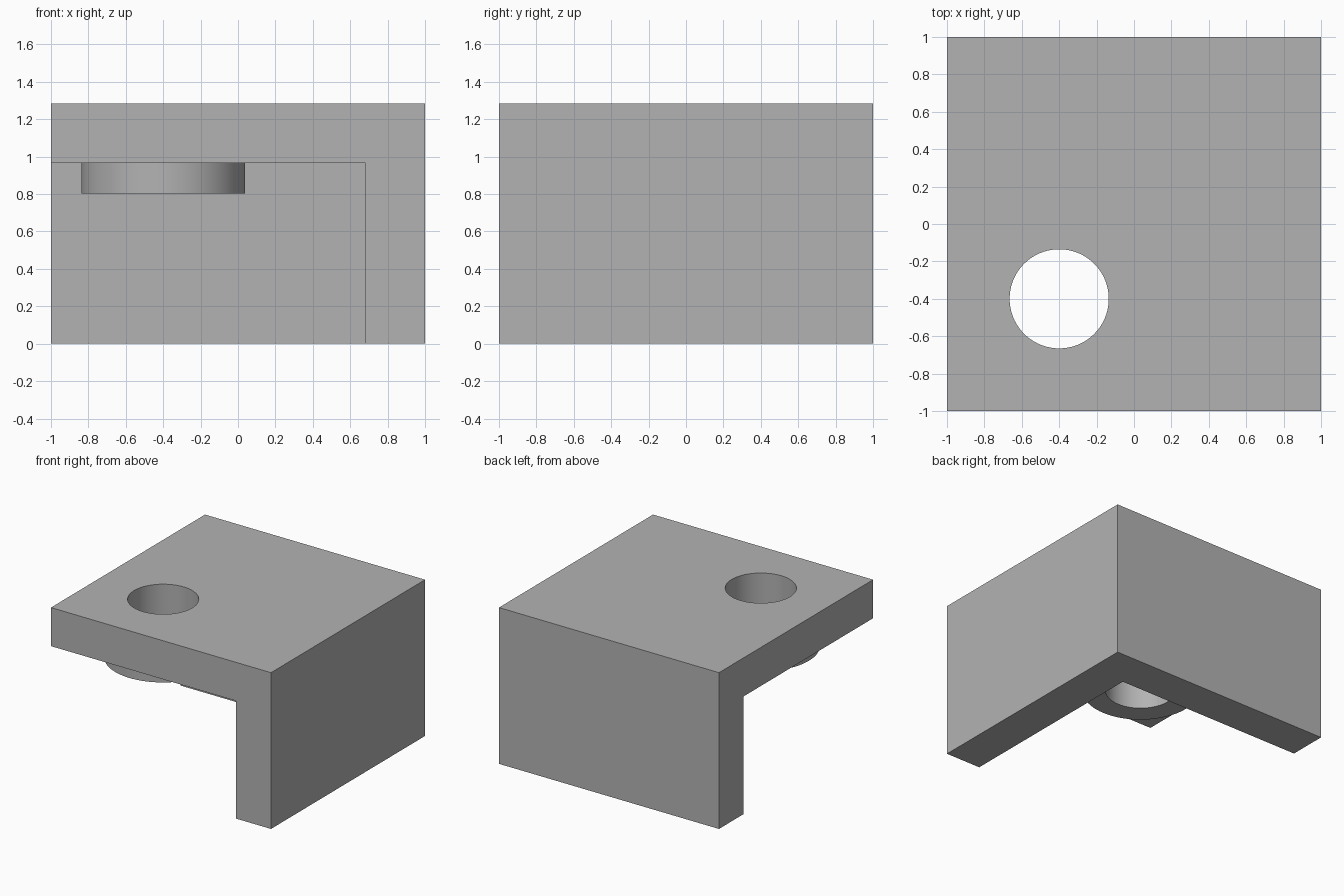
import bpy

old = bpy.data.objects.get("Cube")
if old:
    bpy.data.objects.remove(old, do_unlink=True)

HEIGHT = 1.284      # overall height
WALL = 0.317        # thickness of plate and walls
HOLE = (-0.4, -0.4)
UNDER = HEIGHT - WALL

grey = bpy.data.materials.new("plain grey")
grey.use_nodes = True
colour = (0.45, 0.45, 0.45, 1)
grey.diffuse_color = colour
grey.node_tree.nodes["Principled BSDF"].inputs["Base Color"].default_value = colour


def box(name, low, high):
    centre = [(a + b) / 2 for a, b in zip(low, high)]
    bpy.ops.mesh.primitive_cube_add(size=1, location=centre)
    ob = bpy.context.object
    ob.name = name
    ob.scale = [b - a for a, b in zip(low, high)]
    bpy.ops.object.transform_apply(location=True, rotation=False, scale=True)
    ob.data.materials.append(grey)
    return ob


def cylinder(name, radius, bottom, top):
    bpy.ops.mesh.primitive_cylinder_add(
        vertices=96, radius=radius, depth=top - bottom,
        location=(*HOLE, (bottom + top) / 2))
    ob = bpy.context.object
    ob.name = name
    bpy.ops.object.transform_apply(location=True, rotation=False, scale=True)
    ob.data.materials.append(grey)
    return ob


def combine(target, tool, operation):
    bpy.ops.object.select_all(action="DESELECT")
    bpy.context.view_layer.objects.active = target
    target.select_set(True)
    mod = target.modifiers.new(operation.lower(), "BOOLEAN")
    mod.operation = operation
    mod.solver = "EXACT"
    mod.object = tool
    bpy.ops.object.modifier_apply(modifier=mod.name)
    bpy.data.objects.remove(tool, do_unlink=True)


# Corner bracket: top plate with a left wall and a back wall
bracket = box("corner_bracket", (-1, -1, 0), (1, 1, HEIGHT))
inner = 1 - WALL
combine(bracket, box("cavity_cutter", (-2, -2, -1), (inner, inner, UNDER)), "DIFFERENCE")

# Round boss under the plate, overlapping it for a clean join
combine(bracket, cylinder("round_boss", 0.438, 0.804, UNDER + 0.1), "UNION")

# Hole through plate and boss
combine(bracket, cylinder("hole_cutter", 0.265, 0.5, 1.6), "DIFFERENCE")

bpy.ops.object.select_all(action="DESELECT")
bracket.select_set(True)
bpy.context.view_layer.objects.active = bracket
bpy.ops.object.shade_smooth_by_angle(angle=0.52)
